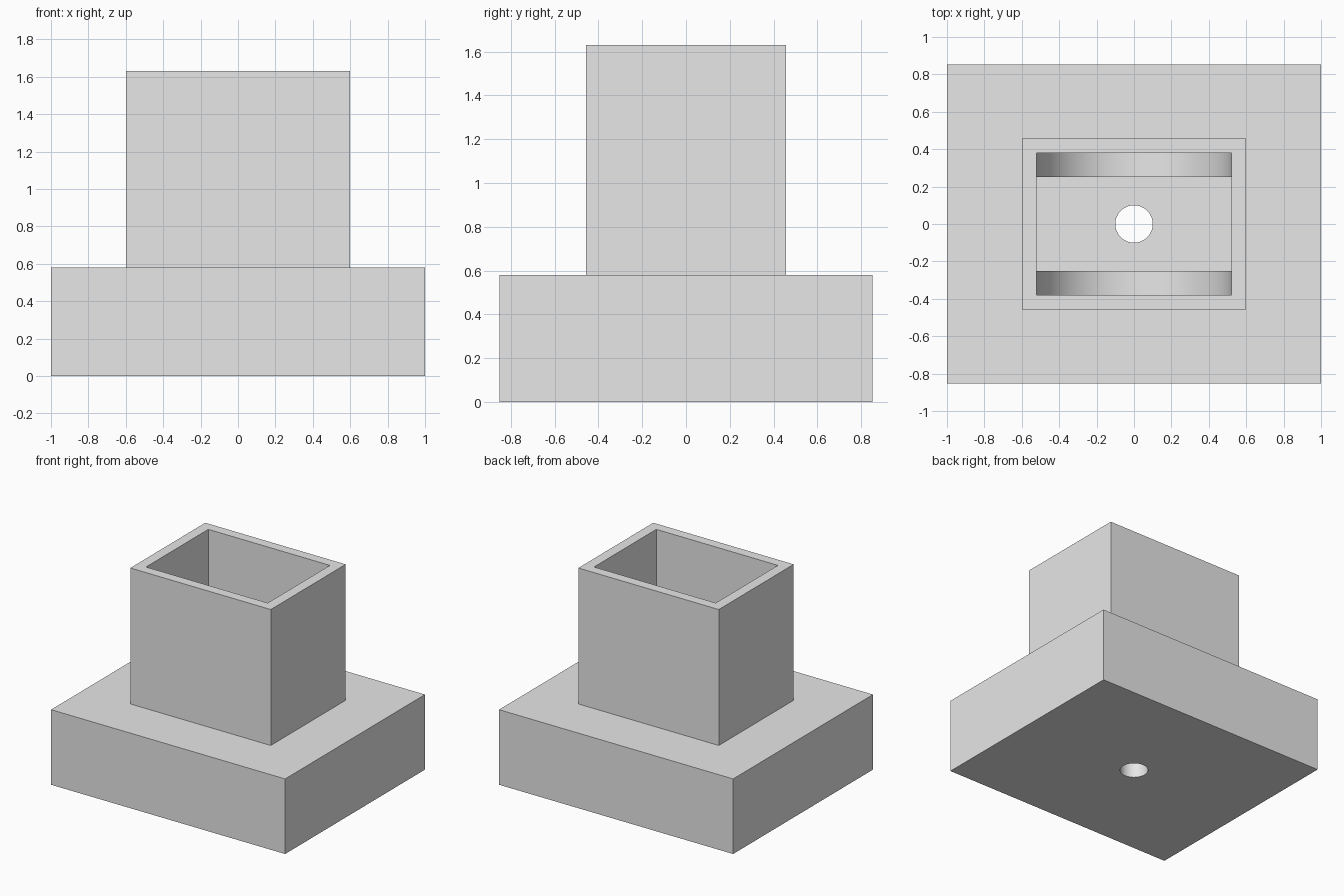
import bpy, bmesh, math

if "Cube" in bpy.data.objects:
    bpy.data.objects.remove(bpy.data.objects["Cube"])

grey = bpy.data.materials.new("light_grey")
grey.diffuse_color = (0.8, 0.8, 0.8, 1)
grey.use_nodes = True
grey.node_tree.nodes["Principled BSDF"].inputs["Base Color"].default_value = grey.diffuse_color

BASE_TOP, TOP = 0.58, 1.63
OUT_X, OUT_Y = 0.60, 0.457      # outer half sizes of the sleeve
IN_X, IN_Y = 0.52, 0.38         # inner half sizes of the sleeve


def make_object(name, bm):
    bmesh.ops.recalc_face_normals(bm, faces=bm.faces)
    mesh = bpy.data.meshes.new(name)
    bm.to_mesh(mesh)
    bm.free()
    mesh.materials.append(grey)
    obj = bpy.data.objects.new(name, mesh)
    bpy.context.collection.objects.link(obj)
    return obj


def smooth(obj):
    bpy.ops.object.select_all(action='DESELECT')
    obj.select_set(True)
    bpy.context.view_layer.objects.active = obj
    bpy.ops.object.shade_smooth_by_angle(angle=math.radians(30))


# Base block with a drilled centre hole
bm = bmesh.new()
bmesh.ops.create_cube(bm, size=1)
for v in bm.verts:
    v.co = (v.co.x * 2.0, v.co.y * 1.706, (v.co.z + 0.5) * BASE_TOP)
base = make_object("base_block", bm)

bm = bmesh.new()
bmesh.ops.create_cone(bm, cap_ends=True, segments=48, radius1=0.1, radius2=0.1, depth=2)
drill = make_object("hole_cutter", bm)
drill.hide_render = True
drill.hide_set(True)

cut = base.modifiers.new("hole", 'BOOLEAN')
cut.operation = 'DIFFERENCE'
cut.solver = 'EXACT'
cut.object = drill
bpy.context.view_layer.objects.active = base
bpy.ops.object.modifier_apply(modifier=cut.name)
bpy.data.objects.remove(drill)
smooth(base)

# Open rectangular sleeve: outer wall, rim and inner wall
bm = bmesh.new()
corners = [(-1, -1), (1, -1), (1, 1), (-1, 1)]
rings = [[bm.verts.new((sx * x, sy * y, z)) for sx, sy in corners]
         for x, y, z in ((OUT_X, OUT_Y, BASE_TOP), (OUT_X, OUT_Y, TOP),
                         (IN_X, IN_Y, TOP), (IN_X, IN_Y, BASE_TOP))]
for k in range(4):
    a, b = rings[k], rings[(k + 1) % 4]
    for i in range(4):
        j = (i + 1) % 4
        bm.faces.new((a[i], a[j], b[j], b[i]))
make_object("sleeve", bm)

# Two cradle ribs with a half-round seat, against the long walls
SEGMENTS = 40
CENTRE_Z = BASE_TOP + IN_X + 0.008
for name, y0, y1 in (("front_cradle", -IN_Y, -0.25), ("back_cradle", 0.25, IN_Y)):
    bm = bmesh.new()
    rows = []
    for i in range(SEGMENTS + 1):
        a = math.pi * (1 + i / SEGMENTS)
        x, z = IN_X * math.cos(a), CENTRE_Z + IN_X * math.sin(a)
        rows.append([bm.verts.new(p) for p in
                     ((x, y0, BASE_TOP), (x, y0, z), (x, y1, z), (x, y1, BASE_TOP))])
    for a, b in zip(rows, rows[1:]):
        for i in range(4):
            j = (i + 1) % 4
            bm.faces.new((a[i], a[j], b[j], b[i]))
    bm.faces.new(rows[0])
    bm.faces.new(rows[-1])
    smooth(make_object(name, bm))
